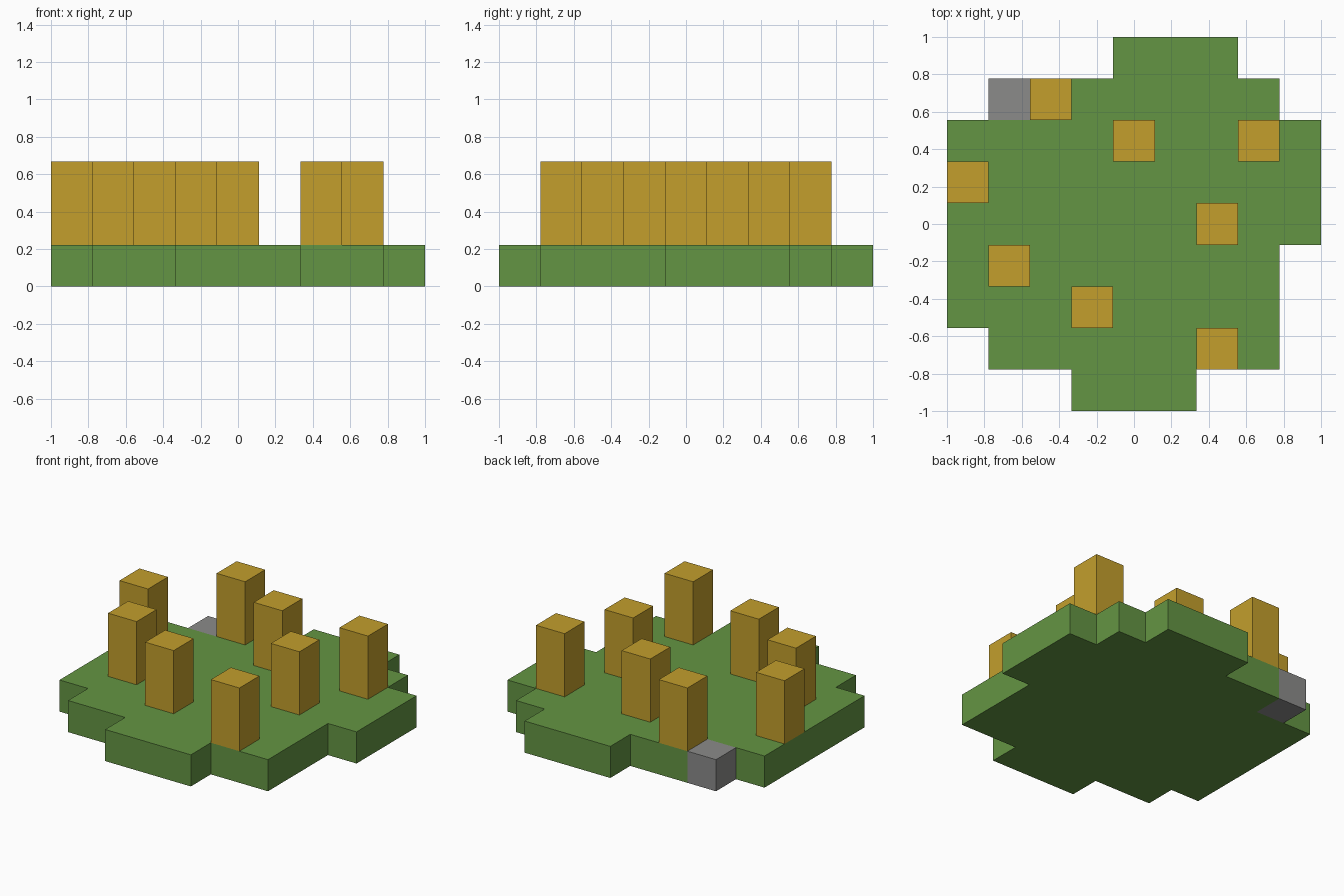
import bpy
import bmesh
from math import radians

cube = bpy.data.objects.get("Cube")
if cube:
    bpy.data.objects.remove(cube, do_unlink=True)

CELL = 2 / 9  # the model sits on a nine by nine block grid


def make_material(name, rgb):
    linear = [((c / 255 + 0.055) / 1.055) ** 2.4 for c in rgb] + [1.0]
    mat = bpy.data.materials.new(name)
    mat.use_nodes = True
    mat.diffuse_color = linear
    mat.node_tree.nodes["Principled BSDF"].inputs["Base Color"].default_value = linear
    return mat


def build_blocks(name, cells, bottom, height, mat):
    """Raise a flat patch of grid cells into one solid with clean faces."""
    bm = bmesh.new()
    for col, row in cells:
        corners = [(col, row), (col + 1, row), (col + 1, row + 1), (col, row + 1)]
        bm.faces.new([bm.verts.new((x * CELL - 1, y * CELL - 1, bottom * CELL))
                      for x, y in corners])
    bmesh.ops.remove_doubles(bm, verts=bm.verts, dist=CELL / 100)
    solid = bmesh.ops.extrude_face_region(bm, geom=bm.faces[:], use_keep_orig=True)
    top = [v for v in solid["geom"] if isinstance(v, bmesh.types.BMVert)]
    bmesh.ops.translate(bm, verts=top, vec=(0, 0, height * CELL))
    bmesh.ops.recalc_face_normals(bm, faces=bm.faces)
    bmesh.ops.dissolve_limit(bm, angle_limit=radians(1), verts=bm.verts, edges=bm.edges)
    mesh = bpy.data.meshes.new(name)
    bm.to_mesh(mesh)
    bm.free()
    mesh.materials.append(mat)
    obj = bpy.data.objects.new(name, mesh)
    bpy.context.collection.objects.link(obj)
    return obj


grass = make_material("grass green", (100, 149, 67))
ochre = make_material("ochre", (195, 159, 44))
stone_grey = make_material("stone grey", (139, 139, 138))

# Ground: first and last column of each row, from front to back
stone_cell = (1, 7)
row_spans = [(3, 5), (1, 7), (0, 7), (0, 7), (0, 8), (0, 8), (0, 8), (1, 7), (4, 6)]
ground_cells = [(col, row) for row, (first, last) in enumerate(row_spans)
                for col in range(first, last + 1) if (col, row) != stone_cell]
build_blocks("ground", ground_cells, 0, 1, grass)

# Single stone block set into the back edge
build_blocks("stone_block", [stone_cell], 0, 1, stone_grey)

# Pillars two blocks tall
pillar_cells = [(6, 1), (3, 2), (1, 3), (6, 4), (0, 5), (4, 6), (7, 6), (2, 7)]
for number, cell in enumerate(pillar_cells, 1):
    build_blocks(f"pillar_{number}", [cell], 1, 2, ochre)
